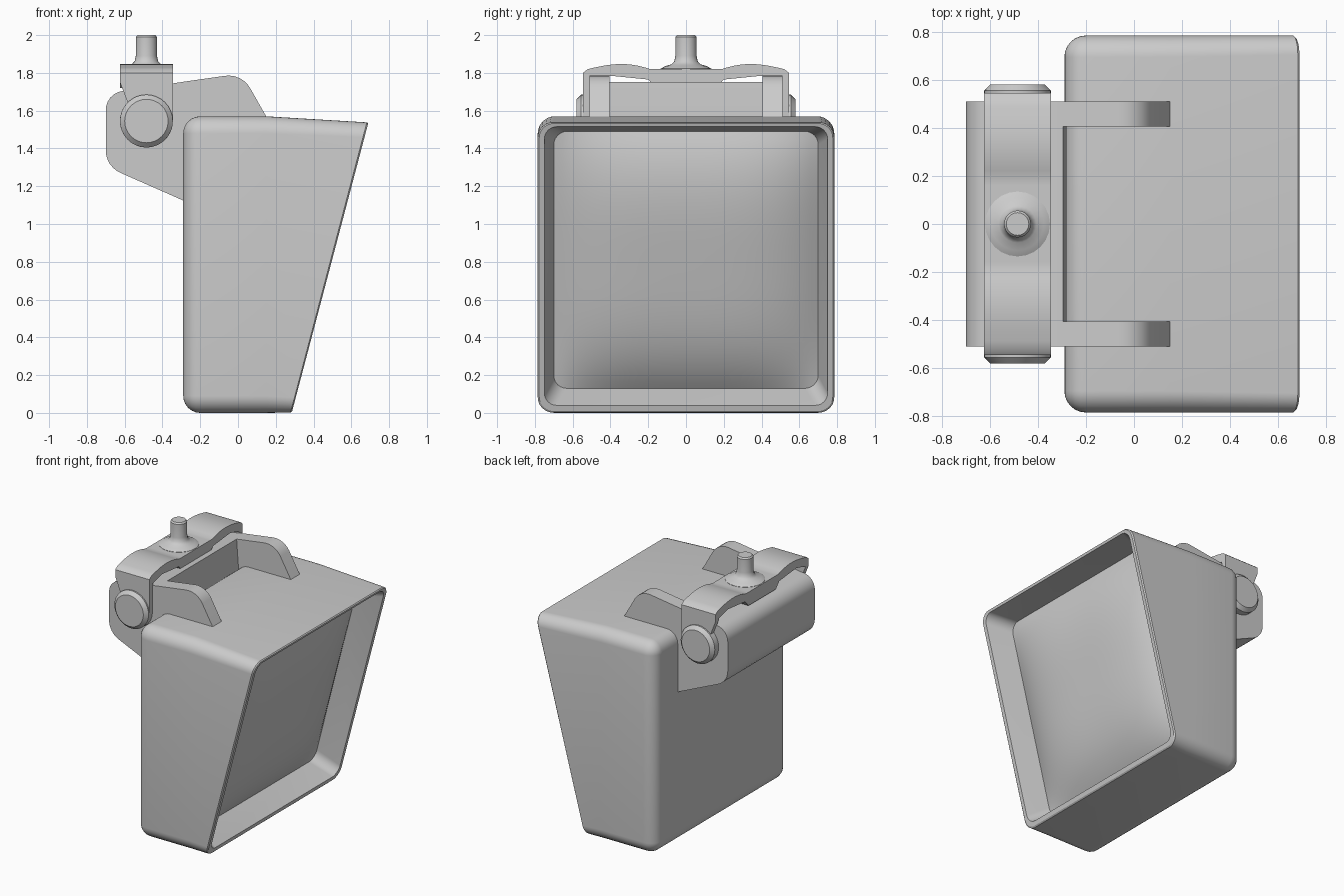
import bpy, bmesh, math
from mathutils import Vector

if "Cube" in bpy.data.objects:
    bpy.data.objects.remove(bpy.data.objects["Cube"])


def finish(name, bm, angle=35):
    bmesh.ops.recalc_face_normals(bm, faces=bm.faces)
    mesh = bpy.data.meshes.new(name)
    bm.to_mesh(mesh)
    bm.free()
    ob = bpy.data.objects.new(name, mesh)
    bpy.context.collection.objects.link(ob)
    bpy.ops.object.select_all(action='DESELECT')
    ob.select_set(True)
    bpy.context.view_layer.objects.active = ob
    bpy.ops.object.shade_smooth_by_angle(angle=math.radians(angle))
    return ob


def rounded(corners, n=6):
    """Polygon of (a, b, radius) with rounded corners."""
    out = []
    for i, (a, b, r) in enumerate(corners):
        p = Vector((a, b))
        if r <= 0:
            out.append(p)
            continue
        d0 = (Vector(corners[i - 1][:2]) - p).normalized()
        d1 = (Vector(corners[(i + 1) % len(corners)][:2]) - p).normalized()
        half = d0.angle(d1) / 2
        c = p + (d0 + d1).normalized() * (r / math.sin(half))
        s = p + d0 * (r / math.tan(half)) - c
        e = p + d1 * (r / math.tan(half)) - c
        for k in range(n + 1):
            t = k / n
            out.append(c + (s * (1 - t) + e * t).normalized() * r)
    return out


def prism(name, pts, lo, hi, axis):
    """Extrude a 2D profile along x (profile is y,z) or y (profile is x,z)."""
    bm = bmesh.new()
    def vert(p, d):
        return bm.verts.new((d, p[0], p[1]) if axis == 'x' else (p[0], d, p[1]))
    a = [vert(p, lo) for p in pts]
    b = [vert(p, hi) for p in pts]
    bm.faces.new(a)
    bm.faces.new(b)
    for i in range(len(a)):
        j = (i + 1) % len(a)
        bm.faces.new((a[i], a[j], b[j], b[i]))
    return finish(name, bm)


def revolve(name, profile, seg, place):
    """Solid of revolution from (radius, height); place maps to the world."""
    bm = bmesh.new()
    rings = [[bm.verts.new(place(r * math.cos(k * math.tau / seg),
                                 r * math.sin(k * math.tau / seg), h))
              for k in range(seg)] for r, h in profile]
    for a, b in zip(rings, rings[1:]):
        for i in range(seg):
            j = (i + 1) % seg
            bm.faces.new((a[i], a[j], b[j], b[i]))
    bm.faces.new(rings[0])
    bm.faces.new(rings[-1])
    return finish(name, bm)


# Housing: lofted rounded rectangles (x bottom, x top, z bottom, z top, half width, radius)
R = 0.09
sections = []
for k in range(7):
    a = math.pi / 2 * k / 6
    inset = R * (1 - math.sin(a))
    sections.append((-0.29 + R * (1 - math.cos(a)), -0.29 + R * (1 - math.cos(a)),
                     inset, 1.57 - inset, 0.785 - inset, max(R - inset, 0.012)))
sections += [
    (0.15, 0.15, 0.0, 1.57, 0.785, 0.09),
    (0.278, 0.682, 0.002, 1.538, 0.785, 0.08),
    (0.287, 0.689, 0.010, 1.532, 0.777, 0.075),   # rim outer edge
    (0.295, 0.683, 0.040, 1.515, 0.750, 0.065),   # rim inner edge
    (0.140, 0.490, 0.130, 1.490, 0.700, 0.070),   # recess bottom
]
bm = bmesh.new()
rings = []
for x0, x1, z0, z1, hy, r in sections:
    pts = rounded([(-hy, z0, r), (hy, z0, r), (hy, z1, r), (-hy, z1, r)])
    rings.append([bm.verts.new((x0 + (x1 - x0) * (p.y - z0) / (z1 - z0), p.x, p.y))
                  for p in pts])
for a, b in zip(rings, rings[1:]):
    for i in range(len(a)):
        j = (i + 1) % len(a)
        bm.faces.new((a[i], a[j], b[j], b[i]))
bm.faces.new(rings[0])
finish("housing", bm, 30)

# Lens: pillow-shaped glass bulging towards the rim
bm = bmesh.new()
N = 32
grid = []
for i in range(N + 1):
    v = -1 + 2 * i / N
    row = []
    for j in range(N + 1):
        u = -1 + 2 * j / N
        h = 0.11 * (1 - abs(u) ** 3.5) * (1 - abs(v) ** 3.5)
        t = (v + 1) / 2
        row.append(bm.verts.new((0.14 + 0.35 * t + h * 0.97, 0.7 * u,
                                 0.13 + 1.36 * t - h * 0.25)))
    grid.append(row)
for i in range(N):
    for j in range(N):
        bm.faces.new((grid[i][j], grid[i][j + 1], grid[i + 1][j + 1], grid[i + 1][j]))
finish("lens", bm)

# Mounting block behind the housing
prism("mount_block", rounded([(-0.28, 1.12, 0), (-0.70, 1.305, 0.13), (-0.70, 1.69, 0.1),
                              (-0.295, 1.752, 0), (-0.28, 1.55, 0)]), -0.51, 0.51, 'y')

# Arms that run from the block over the housing top
for name, s in (("left_arm", -1), ("right_arm", 1)):
    prism(name, rounded([(-0.295, 1.752, 0), (0.02, 1.797, 0.13), (0.155, 1.56, 0),
                         (0.1, 1.5, 0), (-0.295, 1.5, 0)]), s * 0.405, s * 0.51, 'y')

# Clamp strap: flat centre with two arched wings
half = [(0.16, 1.82)]
for k in range(11):
    y = 0.19 + 0.33 * k / 10
    half.append((y, 1.82 + 0.027 * math.sin(math.pi * (k / 10) ** 0.9)))
half += [(0.545, 1.80), (0.545, 1.755), (0.515, 1.755), (0.40, 1.785), (0.20, 1.765), (0.16, 1.72)]
top, low = half[:12], half[12:]
mir = lambda pts: [(-y, z) for y, z in reversed(pts)]
prism("clamp_strap", mir(top) + top + low + mir(low), -0.625, -0.345, 'x')

# Clamp ears and pivot caps
C = (-0.485, 1.545)
ear = [(-0.625, 1.80), (-0.345, 1.80)]
ear += [(C[0] + 0.14 * math.cos(a), C[1] + 0.14 * math.sin(a))
        for a in (math.radians(-225 * k / 24) for k in range(25))]
ear += [(-0.625, 1.75)]
for name, s in (("left", -1), ("right", 1)):
    prism(name + "_clamp_ear", ear, s * 0.505, s * 0.545, 'y')
    revolve(name + "_pivot_cap", [(0.14, 0.50), (0.14, 0.555), (0.115, 0.58)], 32,
            lambda a, b, h, s=s: (C[0] + a, s * h, C[1] + b))

# Threaded-style stud with flared foot
revolve("mount_stud", [(0.135, 1.80), (0.135, 1.822), (0.11, 1.836), (0.078, 1.845),
                       (0.062, 1.862), (0.056, 1.89), (0.056, 1.99), (0.047, 2.0)], 24,
        lambda a, b, h: (C[0] + a, b, h))
